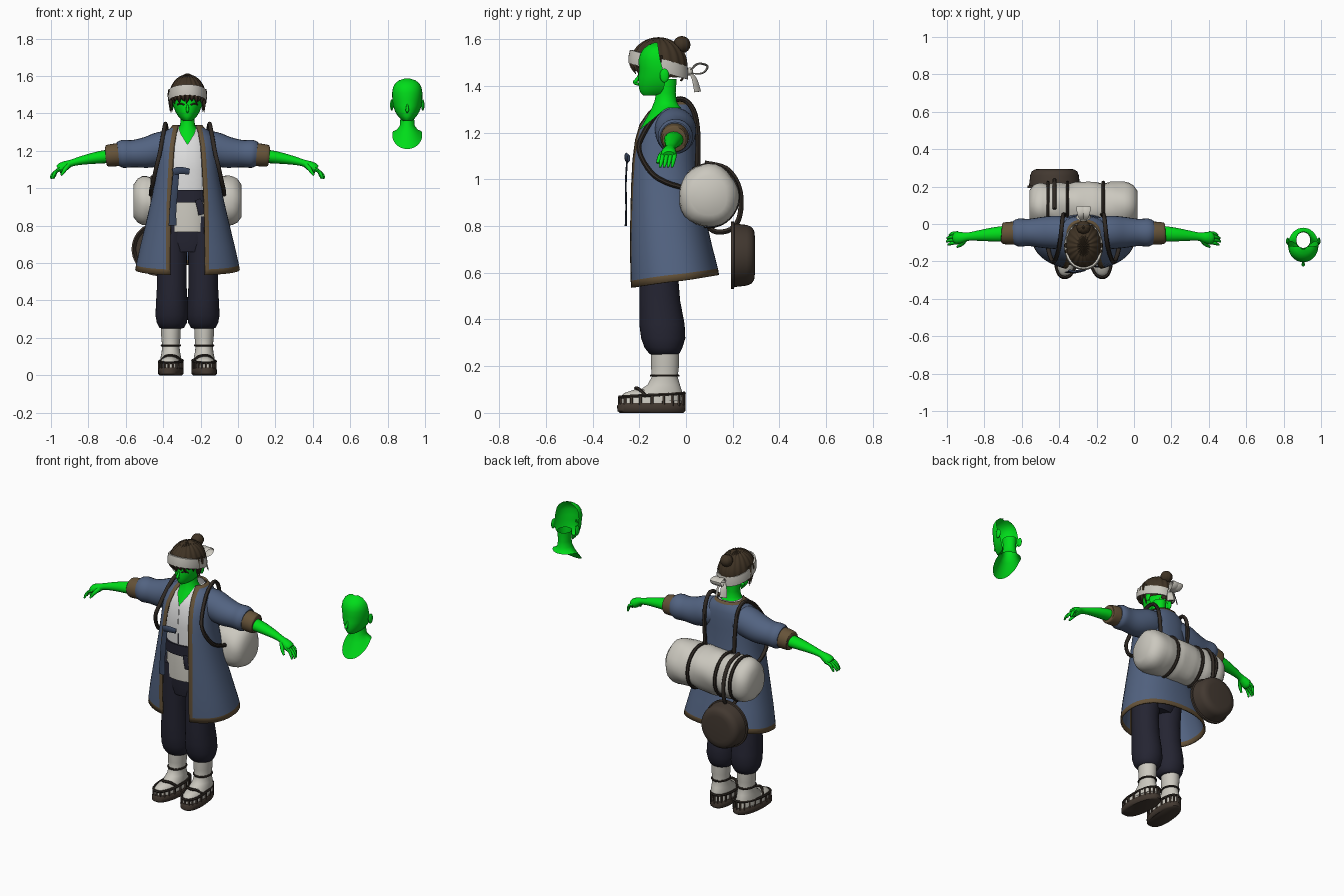
import bpy, bmesh, math, random
from mathutils import Vector, Matrix

if "Cube" in bpy.data.objects:
    bpy.data.objects.remove(bpy.data.objects["Cube"])
random.seed(4)
BODY = -0.27     # x of the figure; the spare head stands at x = 0.905


def mat(name, r, g, b):
    m = bpy.data.materials.new(name)
    m.diffuse_color = (r, g, b, 1)
    m.use_nodes = True
    m.node_tree.nodes["Principled BSDF"].inputs["Base Color"].default_value = m.diffuse_color
    return m


SKIN = mat("green_skin", 0.0, 0.72, 0.01)
HAIR = mat("hair_brown", 0.05, 0.033, 0.018)
WHITE = mat("shirt_white", 0.74, 0.74, 0.74)
CREAM = mat("cream_cloth", 0.60, 0.58, 0.52)
BLUE = mat("coat_blue", 0.085, 0.125, 0.22)
TRIM = mat("ochre_trim", 0.13, 0.085, 0.04)
NAVY = mat("dark_navy", 0.018, 0.018, 0.032)
TIE = mat("tie_blue", 0.04, 0.06, 0.11)
STRAP = mat("strap_brown", 0.03, 0.023, 0.018)
WOOD = mat("wood_brown", 0.055, 0.04, 0.03)


def finish(name, bm, mats, ox):
    bmesh.ops.recalc_face_normals(bm, faces=bm.faces)
    me = bpy.data.meshes.new(name)
    bm.to_mesh(me)
    bm.free()
    ob = bpy.data.objects.new(name, me)
    for m in (mats if isinstance(mats, (list, tuple)) else [mats]):
        me.materials.append(m)
    ob.location.x = ox
    bpy.context.collection.objects.link(ob)
    return ob


def loft(name, rings, mats, around=True, wrap=False, caps=True, rule=None, ox=BODY):
    """Skin a list of equal rings of points."""
    bm = bmesh.new()
    V = [[bm.verts.new(p) for p in r] for r in rings]
    n, m = len(V[0]), len(V)
    for i in range(m if wrap else m - 1):
        for j in range(n if around else n - 1):
            a, b = V[i], V[(i + 1) % m]
            f = bm.faces.new((a[j], a[(j + 1) % n], b[(j + 1) % n], b[j]))
            if rule:
                f.material_index = rule(i, j, m - 1, n - 1)
    if caps and around and not wrap:
        bm.faces.new(V[0])
        bm.faces.new(V[-1])
    return finish(name, bm, mats, ox)


def ring(z, rx, yf, yb, x=0, gap=None, trim=0.026, p=2.3, n=36, rise=0):
    """Horizontal superellipse starting at the front; gap leaves it open in front."""
    if gap is None:
        A = [math.tau * i / n for i in range(n)]
    else:
        a0, a1 = [math.asin(min(1, ((gap + t) / rx) ** (p / 2))) for t in (0, trim)]
        A = [a0] + [a1 + (math.tau - 2 * a1) * i / n for i in range(n + 1)] + [math.tau - a0]
    q = lambda v: math.copysign(abs(v) ** (2 / p), v)
    return [(x + rx * q(math.sin(a)), (yf + yb) / 2 - (yb - yf) / 2 * q(math.cos(a)),
             z + rise * (1 - math.cos(a)) / 2) for a in A]


def sweep(name, pts, rad, m, flat=1, closed=False, n=8, k=4, up=(0, 0, 1), ox=BODY):
    """Smooth tube or ribbon through a few points."""
    N = len(pts)
    R = rad if isinstance(rad, (list, tuple)) else [rad] * N
    C = [Vector((*p, r)) for p, r in zip(pts, R)]
    at = lambda i: C[i % N] if closed else C[max(0, min(N - 1, i))]
    Q = []
    for i in range(N if closed else N - 1):
        a, b, c, d = at(i - 1), at(i), at(i + 1), at(i + 2)
        for s in range(k):
            t = s / k
            Q.append(0.5 * (2 * b + (c - a) * t + (2 * a - 5 * b + 4 * c - d) * t * t + (3 * b - a - 3 * c + d) * t ** 3))
    if not closed:
        Q.append(C[-1])
    M, side, rings = len(Q), None, []
    for i in range(M):
        lo, hi = ((i - 1) % M, (i + 1) % M) if closed else (max(0, i - 1), min(M - 1, i + 1))
        t = (Q[hi].xyz - Q[lo].xyz).normalized()
        if side is None:
            side = t.cross(Vector(up))
            if side.length < 0.1:
                side = t.cross(Vector((0, 1, 0)))
        side = (side - t * side.dot(t)).normalized()
        nor, r = side.cross(t), max(Q[i].w, 0.0008)
        rings.append([Q[i].xyz + side * r * math.cos(a) + nor * r * flat * math.sin(a)
                      for a in (math.tau * j / n for j in range(n))])
    return loft(name, rings, m, wrap=closed, ox=ox)


def ball(name, c, r, m, ox=BODY, ridges=0, keep=None, seg=36):
    bm = bmesh.new()
    bmesh.ops.create_uvsphere(bm, u_segments=seg, v_segments=20, radius=1)
    for v in bm.verts:
        k = 1 + 0.018 * math.cos(ridges * math.atan2(v.co.y, v.co.x)) if ridges else 1
        v.co = Vector(c) + Vector(v.co[i] * r[i] * k for i in range(3))
    if keep:
        bmesh.ops.delete(bm, geom=[v for v in bm.verts if not keep(v.co)], context='VERTS')
    return finish(name, bm, m, ox)


# Heads: open-backed face mask, ears, nose, neck with pointed chest
def head(tag, ox):
    prof = [(1.385, .03, -.13, -.11), (1.360, .022, -.183, -.13), (1.368, .034, -.193, -.11), (1.385, .05, -.2, -.098),
            (1.41, .065, -.204, -.09), (1.44, .076, -.204, -.09), (1.475, .08, -.201, -.10), (1.51, .081, -.204, -.11),
            (1.54, .076, -.195, -.115), (1.56, .065, -.182, -.118), (1.577, .045, -.16, -.12), (1.586, .015, -.135, -.122)]
    arcs = [[(w * math.sin(t), b - (b - f) * max(0, math.cos(t)) ** 0.9, z)
             for t in (math.pi * (i / 24 - .5) for i in range(25))] for z, w, f, b in prof]
    loft(tag + "_face", arcs, SKIN, around=False, ox=ox)
    sweep(tag + "_nose", [(0, -.198, 1.45), (0, -.212, 1.425), (0, -.218, 1.415), (0, -.2, 1.405)],
          [.004, .008, .009, .004], SKIN, ox=ox)
    for s in (-1, 1):
        ball(tag + "_ear", (s * .083, -.092, 1.445), (.009, .02, .03), SKIN, ox=ox, seg=12)
    neck = [ring(1.43, .04, -.13, -.04, p=2), ring(1.37, .037, -.128, -.044, p=2), ring(1.335, .04, -.135, -.04, p=2),
            ring(1.315, .055, -.15, -.03, p=2), ring(1.305, .08, -.2, -.02, p=2)]
    for r, d in ((neck[3], .03), (neck[4], .095)):
        r[:] = [(x, y, z - d * max(0, (-.085 - y) / .115)) for x, y, z in r]
    loft(tag + "_neck", neck, SKIN, caps=False, ox=ox)


head("main", BODY)
head("spare", 0.905)
for s in (-1, 1):
    sweep("eyelash", [(s * .018, -.203, 1.445), (s * .035, -.199, 1.453), (s * .054, -.184, 1.447)], .004, HAIR)

# Hair cap, bun, fringe
ball("hair_cap", (0, -.118, 1.49), (.097, .124, .117), HAIR, ridges=18, seg=108,
     keep=lambda p: p.z > 1.495 - .085 * (p.y + .24) / .24)
ball("hair_bun", (0, -.018, 1.577), (.037, .036, .036), HAIR, ridges=8, seg=48)
for i in range(-6, 7):
    a = math.radians(i * 15)
    x, y = math.sin(a), -math.cos(a)
    low = 1.405 if abs(i) > 4 else 1.452 + .012 * (i % 2)
    sweep("fringe_lock", [(x * .088, -.115 + y * .112, 1.53), (x * .091, -.115 + y * .113, 1.49),
                          (x * .086 + .006 * (i % 3 - 1), -.112 + y * .104, low)], [.014, .015, .001], HAIR, n=6)

# Headband with bow
loft("headband", [ring(z, rx, yf, yb, rise=-.07, p=2.1) for z, rx, yf, yb in
                  ((1.5, .094, -.24, .0), (1.498, .102, -.247, .009), (1.525, .104, -.247, .01),
                   (1.555, .1, -.24, .007), (1.555, .09, -.23, -.003))], CREAM, caps=False)
ball("headband_knot", (0, .016, 1.462), (.016, .014, .018), CREAM, seg=12)
for s in (-1, 1):
    sweep("bow_loop", [(0, .015, 1.46), (s * .012, .05, 1.495), (s * .015, .092, 1.485), (s * .013, .07, 1.455), (0, .02, 1.455)],
          [.01, .02, .024, .02, .01], CREAM, flat=.2)
    sweep("bow_tail", [(0, .016, 1.46), (s * .018, .036, 1.43), (s * .024, .05, 1.375)], [.01, .017, .022], CREAM, flat=.15)

# Shirt, sash and apron
loft("shirt", [ring(z, rx, yf, yb, gap=g, trim=.01) for z, rx, yf, yb, g in
               ((.93, .13, -.205, .02, .001), (1.1, .138, -.212, .02, .001), (1.235, .128, -.2, .02, .001),
                (1.29, .105, -.165, .015, .035), (1.335, .062, -.125, .0, .05))], WHITE, around=False)
loft("sash", [ring(z, .137, -.217, .025) for z in (.925, .99)], NAVY)
sweep("sash_end", [(.055, -.222, .94), (.07, -.228, .9), (.08, -.226, .86)], [.015, .02, .022], NAVY, flat=.2, up=(0, 1, 0))
loft("apron", [ring(.765, .128, -.212, .02), ring(.85, .13, -.213, .02), ring(.93, .13, -.208, .02)], CREAM)

# Coat, open in front; trim on the front edges, hem and collar
levels = [(.535, .275, -.237, .137, .092, .055), (.565, .27, -.239, .132, .092, .052), (.68, .247, -.243, .108, .092, .03),
          (.82, .215, -.244, .08, .09, .01), (.96, .184, -.243, .055, .086, 0), (1.08, .163, -.238, .044, .08, 0),
          (1.17, .156, -.225, .042, .075, 0), (1.23, .152, -.205, .04, .07, 0), (1.275, .138, -.175, .036, .062, 0),
          (1.305, .11, -.148, .028, .056, 0), (1.318, .088, -.132, .02, .052, 0), (1.335, .076, -.122, .012, .05, 0)]
coat = loft("coat", [ring(z, rx, yf, yb, gap=g, rise=u, n=40, trim=.022) for z, rx, yf, yb, g, u in levels], [BLUE, TRIM],
            around=False, rule=lambda i, j, m, n: int(i in (0, m - 1) or j in (0, n - 1)))
sol = coat.modifiers.new("cloth", 'SOLIDIFY')
sol.thickness, sol.offset = .01, 0

# Coat tie
sweep("tie_knot", [(-.075, -.25, 1.085), (-.045, -.256, 1.095), (.01, -.245, 1.09)], [.018, .02, .016], TIE, flat=.4, up=(0, 1, 0))
sweep("tie_ribbon", [(-.06, -.252, 1.09), (-.07, -.258, .98), (-.078, -.256, .88), (-.08, -.258, .8)],
      [.016, .018, .018, .021], TIE, flat=.22, up=(0, 1, 0))

for s in (-1, 1):
    # Sleeve and cuff
    sweep("sleeve", [(s * .08, -.05, 1.225), (s * .14, -.045, 1.213), (s * .21, -.045, 1.193), (s * .29, -.045, 1.185),
                     (s * .345, -.046, 1.184), (s * .372, -.047, 1.182)], [.085, .089, .084, .073, .075, .064], BLUE, n=24)
    sweep("cuff", [(s * .36, -.048, 1.181), (s * .37, -.048, 1.18), (s * .425, -.05, 1.174), (s * .435, -.05, 1.173)],
          [.055, .061, .058, .05], TRIM, n=24)
    # Forearm and hand
    sweep("forearm", [(s * .41, -.052, 1.172), (s * .48, -.056, 1.164), (s * .56, -.062, 1.15), (s * .62, -.068, 1.135),
                      (s * .65, -.072, 1.122), (s * .675, -.074, 1.108), (s * .69, -.074, 1.1)],
          [.043, .038, .028, .022, .029, .033, .027], SKIN, flat=.85, n=16)
    for f in range(4):
        y = -.048 - f * .017
        e = (-.012, 0, .002, -.006)[f]
        sweep("finger", [(s * .672, y, 1.107), (s * .7, y - .003, 1.092), (s * (.722 + e), y - .008, 1.07),
                         (s * (.729 + e), y - .012, 1.052)], [.01, .0095, .008, .005], SKIN)
    sweep("thumb", [(s * .635, -.085, 1.125), (s * .655, -.11, 1.1), (s * .675, -.122, 1.07)], [.014, .011, .006], SKIN)

    # Trouser leg
    loft("trouser_leg", [ring(z, rx, yf, yb, x=s * .084, p=2.1) for z, rx, yf, yb in
         ((.85, .082, -.2, -.01), (.6, .08, -.2, -.035), (.48, .079, -.2, -.025), (.38, .085, -.2, -.006), (.32, .087, -.192, -.003),
          (.28, .08, -.178, -.015), (.255, .066, -.158, -.027), (.25, .055, -.15, -.035))], NAVY)
    # Sock, ankle cord and foot
    fx = s * .089
    loft("sock", [ring(z, rx, yf, yb, x=fx, p=2) for z, rx, yf, yb in
         ((.27, .054, -.15, -.03), (.2, .051, -.15, -.03), (.155, .046, -.146, -.036), (.12, .05, -.165, -.026),
          (.09, .056, -.21, -.016), (.05, .058, -.24, -.012))], CREAM)
    sweep("ankle_cord", ring(.16, .049, -.149, -.033, x=fx, n=12, p=2), .006, STRAP, closed=True, n=6, k=2)
    turn = lambda r: [(x + s * .012 * (-.15 - y) / .15, y, z) for x, y, z in r]
    loft("foot", [turn(ring(z, rx, yf, yb, x=fx)) for z, rx, yf, yb in
                  ((.03, .058, -.283, -.012), (.065, .058, -.282, -.012), (.085, .048, -.265, -.02), (.1, .032, -.22, -.03))], CREAM)
    # Sandal sole, rim and lacing
    loft("sandal_sole", [turn(ring(z, rx, yf, yb, x=fx)) for z, rx, yf, yb in
                         ((0, .058, -.284, -.012), (.008, .066, -.294, -.003), (.03, .067, -.295, -.002), (.042, .06, -.288, -.008))], WOOD)
    rim = turn(ring(.068, .06, -.284, -.008, x=fx, n=20, rise=.016))
    sweep("sandal_rim", rim, .0075, STRAP, closed=True, n=6, k=2)
    for (x, y, z) in rim:
        sweep("sandal_lace", [(x, y, .03), (x, y, z)], .007, WOOD, n=5, k=1)
    sweep("sandal_strap", [(fx - .058, -.17, .07), (fx - .03, -.2, .1), (fx + s * .006, -.215, .106), (fx + .03, -.2, .1),
                           (fx + .058, -.17, .07)], .008, STRAP, n=6)

    # Shoulder strap
    sweep("shoulder_strap", [(s * .1, .05, 1.05), (s * .108, .05, 1.2), (s * .112, .03, 1.3), (s * .118, -.025, 1.345),
                             (s * .128, -.11, 1.3), (s * .148, -.185, 1.19), (s * .165, -.2, 1.12), (s * .185, -.15, 1.03),
                             (s * .195, -.08, .985), (s * .195, .01, .96)], .0115, STRAP)

loft("hips", [ring(.66, .1, -.19, -.03), ring(.72, .15, -.2, -.01), ring(.9, .13, -.195, .0)], NAVY)

# Bedroll: lumpy cylinder along x, pinched under its cords
cords = (-.19, -.085, .105)
rings = []
for i in range(25):
    x = -.29 + .58 * i / 24
    e = min(i, 24 - i)
    base = (.085, .118, .13)[e] if e < 3 else .135 - sum(.011 * math.exp(-((x - c) / .025) ** 2) for c in cords)
    rings.append([(x, .097 + .95 * r * math.cos(a), .93 + r * math.sin(a)) for a in (math.tau * j / 28 for j in range(28))
                  for r in [base * (1 + .022 * math.sin(3 * a + 14 * x) + .018 * math.sin(5 * a - 23 * x)
                                    + random.uniform(-.008, .008))]])
loft("bedroll", rings, CREAM)
for c in cords:
    sweep("bedroll_cord", [(c, .097 + .125 * math.cos(a), .93 + .13 * math.sin(a)) for a in
                           (math.tau * j / 16 for j in range(16))], .01, STRAP, closed=True, n=6, k=2, up=(1, 0, 0))

# Hanging pot and its carrying cord
loft("pot", [[(-.155 + r * math.cos(a), y, .675 + r * math.sin(a)) for a in (math.tau * j / 40 for j in range(40))]
             for y, r in ((.215, .12), (.192, .135), (.192, .144), (.205, .144), (.207, .136), (.26, .13),
                          (.28, .122), (.292, .105), (.295, .08))], WOOD)
sweep("pot_cord", [(-.155, .08, 1.07), (-.155, .17, 1.048), (-.155, .22, .985), (-.155, .236, .91), (-.155, .226, .83),
                   (-.155, .19, .785), (-.155, .13, .775), (-.155, .09, .8)], .011, STRAP, up=(1, 0, 0))

# Smooth shading with sharp creases kept
for ob in bpy.context.collection.objects:
    ob.select_set(True)
    bpy.context.view_layer.objects.active = ob
bpy.ops.object.shade_smooth_by_angle(angle=math.radians(45))
